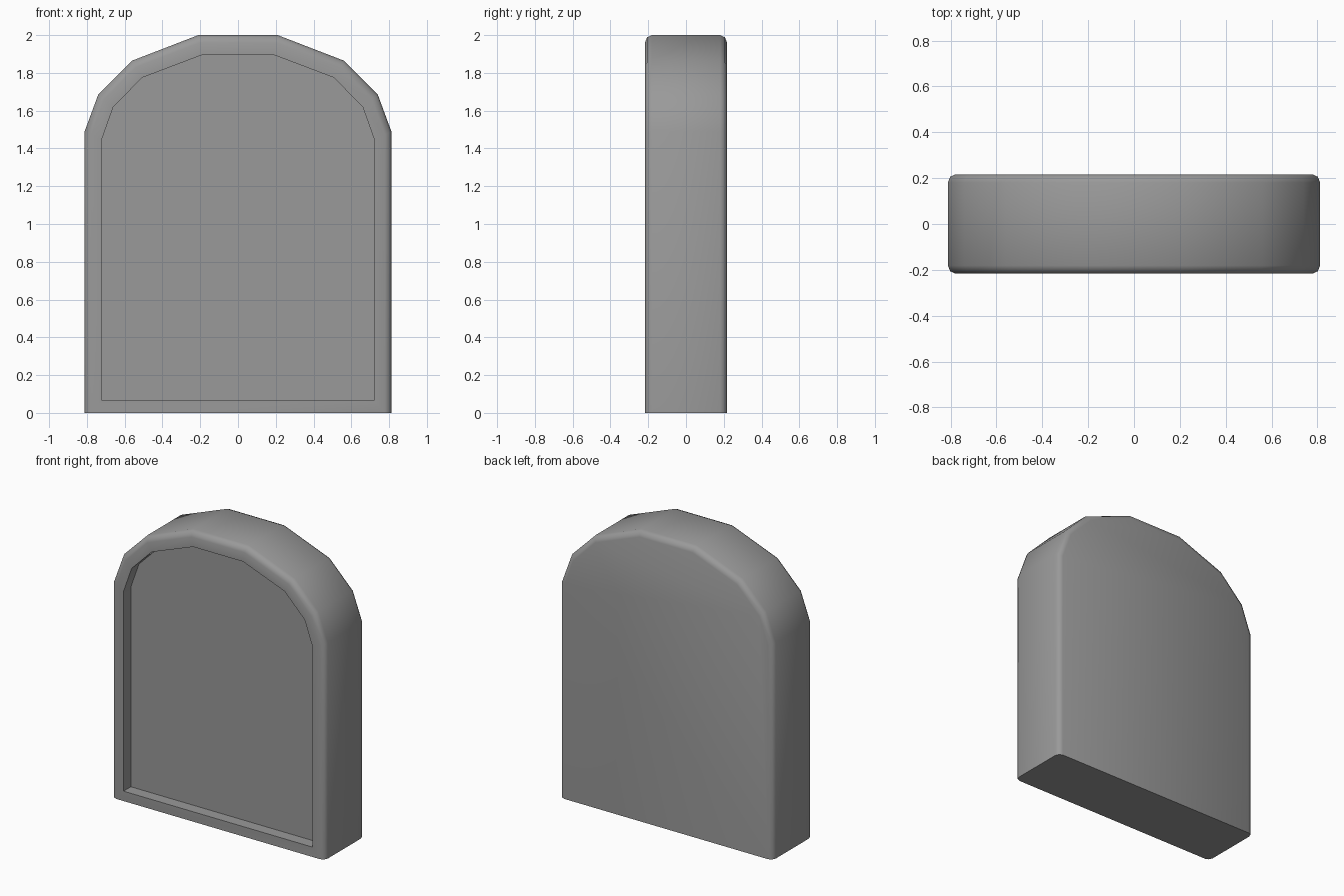
import bpy
import bmesh
import math

if "Cube" in bpy.data.objects:
    bpy.data.objects.remove(bpy.data.objects["Cube"], do_unlink=True)

stone = bpy.data.materials.new("stone_grey")
stone.use_nodes = True
colour = (0.32, 0.32, 0.32, 1)
stone.diffuse_color = colour
stone.node_tree.nodes["Principled BSDF"].inputs["Base Color"].default_value = colour

# Right half of the arched outline and of the recess outline, bottom to top
OUTER = [(0.812, 0), (0.812, 1.49), (0.74, 1.685), (0.56, 1.865), (0.21, 2.0)]
INNER = [(0.722, 0), (0.722, 1.445), (0.66, 1.62), (0.507, 1.775), (0.19, 1.895)]
SILL = 0.068
HALF_DEPTH = 0.217
RECESS = 0.08


def ring(bm, blend, y, base=0.0):
    """Closed arch loop, blended from the outer to the recess outline."""
    half = [(a + (c - a) * blend, b + (d - b) * blend)
            for (a, b), (c, d) in zip(OUTER, INNER)]
    half[0] = (half[0][0], base)
    loop = half + [(-x, z) for x, z in reversed(half)]
    return [bm.verts.new((x, y, z)) for x, z in loop]


bm = bmesh.new()
# Rounded edge as (blend, distance in from the face)
edge = [(0.38, 0), (0.11, 0.011), (0, 0.036)]
rings = [ring(bm, t, HALF_DEPTH - d) for t, d in edge]
rings += [ring(bm, t, d - HALF_DEPTH) for t, d in reversed(edge)]
body_count = len(rings)
# Front rim and recess walls
rings.append(ring(bm, 1, -HALF_DEPTH, SILL))
rings.append(ring(bm, 1, RECESS - HALF_DEPTH, SILL))

# Skin between loops, leaving the underside to one flat face
for i, (a, b) in enumerate(zip(rings, rings[1:])):
    n = len(a)
    for k in range(n):
        if k == n - 1 and i < body_count - 1:
            continue
        j = (k + 1) % n
        bm.faces.new((a[k], a[j], b[j], b[k]))

# Back, recess panel and underside
bm.faces.new(rings[0])
bm.faces.new(rings[-1])
body = rings[:body_count]
bm.faces.new([r[0] for r in body] + [r[-1] for r in reversed(body)])
bmesh.ops.recalc_face_normals(bm, faces=bm.faces[:])

mesh = bpy.data.meshes.new("arched_slab")
bm.to_mesh(mesh)
bm.free()
mesh.materials.append(stone)
slab = bpy.data.objects.new("arched_slab", mesh)
bpy.context.collection.objects.link(slab)

# Smooth arch and rounded edges, crisp recess and base
bpy.ops.object.select_all(action="DESELECT")
slab.select_set(True)
bpy.context.view_layer.objects.active = slab
bpy.ops.object.shade_smooth_by_angle(angle=math.radians(50))
